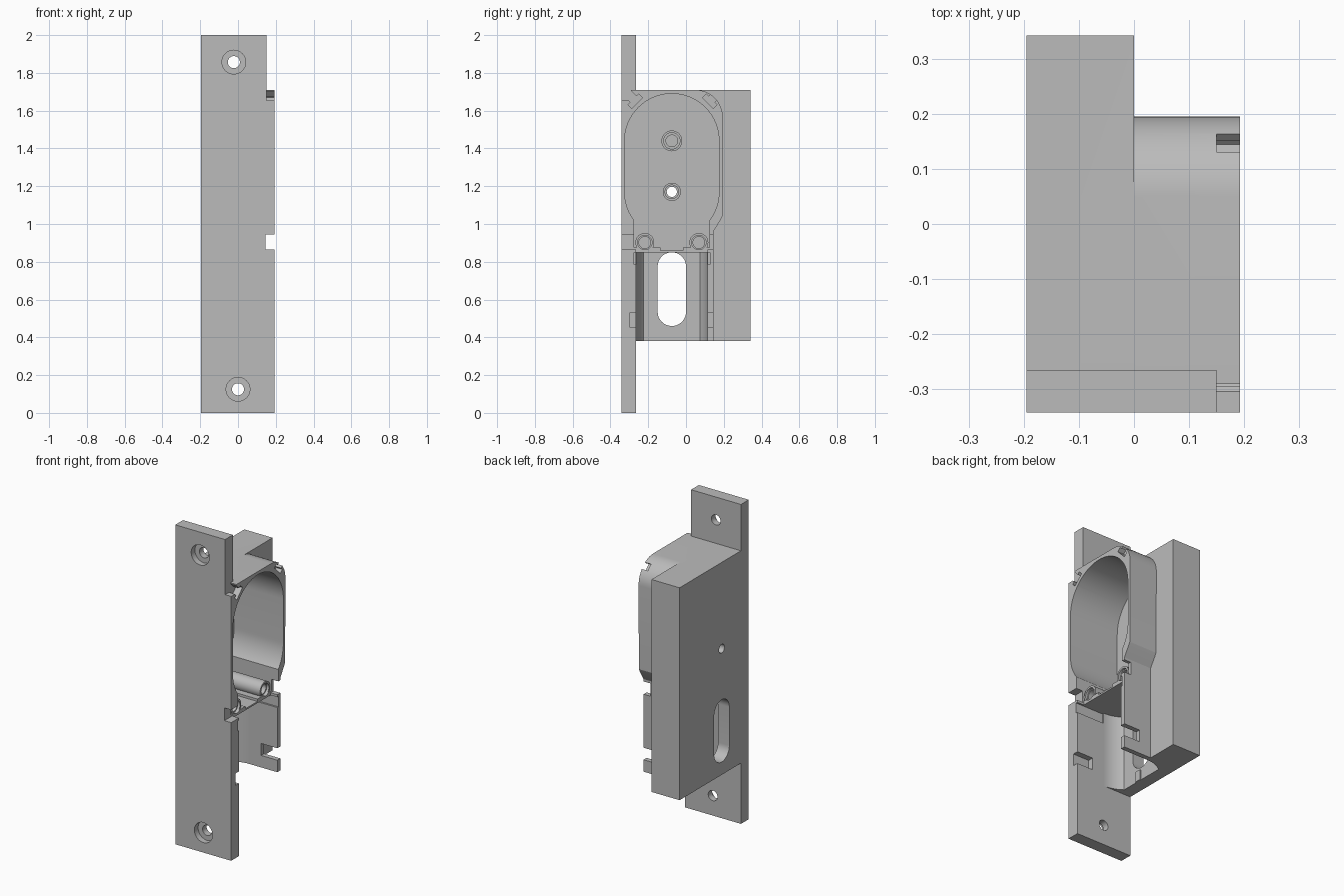
import bpy, bmesh
from math import sin, cos, pi, radians
from mathutils import Vector

cube = bpy.data.objects.get("Cube")
if cube:
    bpy.data.objects.remove(cube, do_unlink=True)

grey = bpy.data.materials.new("light grey")
grey.use_nodes = True
colour = (0.5, 0.5, 0.5, 1)
grey.diffuse_color = colour
grey.node_tree.nodes["Principled BSDF"].inputs["Base Color"].default_value = colour


def prism(name, points, axis, lo, hi):
    """Extrude a closed outline along an axis; outline is (y,z), (x,z) or (x,y)."""
    place = {"x": lambda a, b, h: (h, a, b),
             "y": lambda a, b, h: (a, h, b),
             "z": lambda a, b, h: (a, b, h)}[axis]
    bm = bmesh.new()
    face = bm.faces.new([bm.verts.new(place(a, b, lo)) for a, b in points])
    shift = Vector(place(0, 0, hi - lo))
    out = bmesh.ops.extrude_face_region(bm, geom=[face])
    moved = [g for g in out["geom"] if isinstance(g, bmesh.types.BMVert)]
    bmesh.ops.translate(bm, verts=moved, vec=shift)
    bmesh.ops.recalc_face_normals(bm, faces=bm.faces)
    mesh = bpy.data.meshes.new(name)
    bm.to_mesh(mesh)
    bm.free()
    mesh.materials.append(grey)
    obj = bpy.data.objects.new(name, mesh)
    bpy.context.collection.objects.link(obj)
    return obj


def box(name, x0, x1, y0, y1, z0, z1):
    return prism(name, [(y0, z0), (y1, z0), (y1, z1), (y0, z1)], "x", x0, x1)


def arc(a, b, r, start, end, n=24):
    return [(a + r * cos(radians(start + (end - start) * i / n)),
             b + r * sin(radians(start + (end - start) * i / n))) for i in range(n + 1)]


def disc(name, a, b, r, axis, lo, hi):
    return prism(name, arc(a, b, r, 0, 360, 40)[:-1], axis, lo, hi)


def combine(target, tool, operation):
    mod = target.modifiers.new("combine", "BOOLEAN")
    mod.operation, mod.solver, mod.object = operation, "EXACT", tool
    bpy.context.view_layer.objects.active = target
    bpy.ops.object.modifier_apply(modifier=mod.name)
    bpy.data.objects.remove(tool, do_unlink=True)


def cut(tool):
    combine(body, tool, "DIFFERENCE")


def add(tool):
    combine(body, tool, "UNION")


LEFT, RIGHT, MID = -0.195, 0.192, -0.075
FLOOR, LEDGE = -0.15, 0.145

# Face plate, rear block and the narrower open shell
body = box("lock_housing", LEFT, RIGHT, -0.342, -0.265, 0, 2)
add(box("rear_block", LEFT, 0, -0.3, 0.342, 0.38, 1.71))
shell = [(-0.3, 0.38), (0.145, 0.38), (0.145, 0.96), (0.182, 1.02), (0.192, 1.04)]
shell += arc(0.05, 1.565, 0.145, 0, 90, 12) + [(-0.3, 1.71)]
add(prism("open_shell", shell, "x", -0.1, RIGHT))

# Upper rounded cavity with a narrower throat
cavity = arc(MID, 1.44, 0.25, 0, 180, 40) + arc(MID, 1.17, 0.25, 180, 217, 10)
cavity += [(MID - 0.2, 0.875), (MID + 0.2, 0.875)] + arc(MID, 1.17, 0.25, -37, 0, 10)
cut(prism("upper_cavity", cavity, "x", FLOOR, 0.3))

# Lower trough with curved sides, open below
trough = [(0.3, MID - 0.19), (0.3, MID + 0.19)] + arc(0, MID, 0.19, 90, 128, 12)
trough += arc(0, MID, 0.19, 232, 270, 12)
cut(prism("lower_trough", trough, "z", 0.3, 0.85))
slot = arc(MID, 0.775, 0.075, 0, 180) + arc(MID, 0.535, 0.075, 180, 360)
cut(prism("long_slot", slot, "x", -0.3, 0))

# Shelf edge and centre recess
cut(box("shelf_edge", LEDGE, 0.3, MID - 0.19, MID + 0.19, 0.84, 0.9))
cut(box("shelf_recess", FLOOR, 0.3, MID - 0.06, MID + 0.06, 0.86, 0.9))

# Screw tubes across the shelf and short bosses on the cavity floor
for y, z, r, top in ((MID - 0.143, 0.902, 0.05, 0.14), (MID + 0.143, 0.902, 0.05, 0.14),
                     (MID, 1.44, 0.055, -0.08), (MID, 1.17, 0.048, -0.08)):
    add(disc("boss", y, z, r, "x", FLOOR - 0.02, top))
    through = z == 1.17
    cut(disc("boss_hole", y, z, 0.027 if through else 0.031, "x",
             -0.3 if through else FLOOR + 0.01, 0.3))
    cut(disc("boss_mouth", y, z, r - 0.012, "x", top - 0.015, 0.3))

# Small stop rib and lip at the trough bottom
add(box("stop_rib", FLOOR - 0.01, FLOOR + 0.04, -0.12, -0.08, 0.38, 0.445))
add(box("bottom_lip", FLOOR - 0.01, FLOOR + 0.015, -0.19, 0.035, 0.38, 0.392))

# Side notches for the cover clips
cut(box("middle_notch", LEDGE, 0.3, -0.5, 0.3, 0.865, 0.945))
cut(box("clip_notch", 0.08, 0.3, 0.1, 0.3, 0.455, 0.53))
cut(box("clip_pocket", 0.08, 0.3, -0.3, -0.25, 0.455, 0.53))
cut(box("wall_relief", 0, 0.3, -0.276, 0.126, 0.785, 0.85))

# Stepped plate corner and slanted clip slots at the top
cut(box("plate_corner", 0.15, 0.3, -0.5, -0.29, 1.655, 2.2))
cut(box("plate_edge", 0.15, 0.3, -0.5, -0.262, 1.71, 2.2))
for side, cy in ((-1, -0.268), (1, 0.126)):
    def slanted(u0, u1, v0, v1):
        k = 0.7071
        return [(cy + side * k * (u + v), 1.65 + k * (v - u))
                for u, v in ((u0, v0), (u1, v0), (u1, v1), (u0, v1))]
    cut(prism("clip_slot", slanted(-0.04, 0.04, -0.014, 0.014), "x", 0.15, 0.3))
    cut(prism("slot_mouth", slanted(-0.022, 0.022, 0, 0.07), "x", 0.15, 0.3))

# Counterbored mounting holes in the face plate
for x, z in ((-0.022, 1.857), (0, 0.125)):
    cut(disc("mounting_hole", x, z, 0.032, "y", -0.5, -0.2))
    cut(disc("counterbore", x, z, 0.063, "y", -0.5, -0.305))

# Smooth the curved walls, keep the edges crisp
bpy.ops.object.select_all(action="DESELECT")
body.select_set(True)
bpy.context.view_layer.objects.active = body
bpy.ops.object.shade_smooth_by_angle(angle=radians(25))
